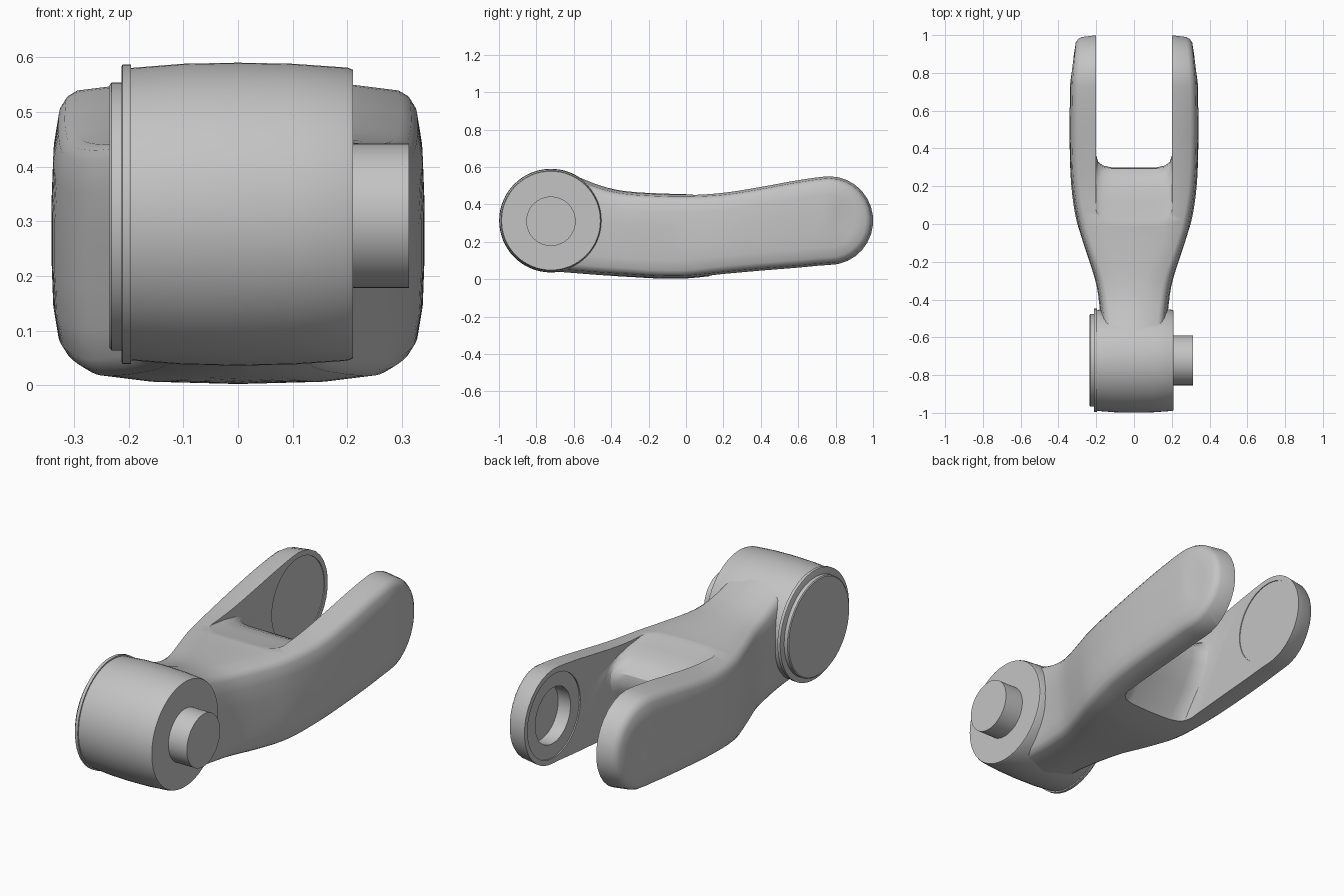
import bpy, bmesh, math

old = bpy.data.objects.get("Cube")
if old:
    bpy.data.objects.remove(old, do_unlink=True)

grey = bpy.data.materials.new("plain_grey")
grey.use_nodes = True
colour = (0.55, 0.55, 0.55, 1)
grey.diffuse_color = colour
grey.node_tree.nodes["Principled BSDF"].inputs["Base Color"].default_value = colour

HUB = (-0.722, 0.313)      # pivot centres as (y, z)
FORK = (0.765, 0.313)
FORK_R = 0.241


def finish(name, bm):
    bmesh.ops.recalc_face_normals(bm, faces=bm.faces)
    mesh = bpy.data.meshes.new(name)
    bm.to_mesh(mesh)
    bm.free()
    mesh.materials.append(grey)
    ob = bpy.data.objects.new(name, mesh)
    bpy.context.collection.objects.link(ob)
    return ob


def bridge(bm, loops):
    for a, b in zip(loops, loops[1:]):
        n = len(a)
        for i in range(n):
            j = (i + 1) % n
            bm.faces.new((a[i], a[j], b[j], b[i]))


def lathe(name, centre, profile, sides=64):
    """Solid of revolution about an x axis; profile is (x, radius)."""
    bm = bmesh.new()
    loops = []
    for x, r in profile:
        angles = [math.tau * i / sides for i in range(sides)]
        loops.append([bm.verts.new((x, centre[0] + r * math.cos(a),
                                    centre[1] + r * math.sin(a))) for a in angles])
    bridge(bm, loops)
    bm.faces.new(loops[0])
    bm.faces.new(loops[-1])
    return finish(name, bm)


def spline(rows, y, col):
    """Smooth interpolation of one column of a table keyed on y."""
    k = max(i for i in range(len(rows) - 1) if rows[i][0] <= y + 1e-6)

    def slope(i):
        a, b = rows[max(i - 1, 0)], rows[min(i + 1, len(rows) - 1)]
        return (b[col] - a[col]) / (b[0] - a[0])
    p, q = rows[k], rows[k + 1]
    h = q[0] - p[0]
    t = (y - p[0]) / h
    return ((2 * t**3 - 3 * t**2 + 1) * p[col] + (t**3 - 2 * t**2 + t) * h * slope(k)
            + (3 * t**2 - 2 * t**3) * q[col] + (t**3 - t**2) * h * slope(k + 1))


# Arm shape along its length: y, top, bottom, half width
shape = [
    (-0.72, 0.58, 0.042, 0.165), (-0.6, 0.555, 0.033, 0.167),
    (-0.5, 0.515, 0.025, 0.171),
    (-0.4, 0.484, 0.018, 0.182), (-0.3, 0.468, 0.012, 0.2),
    (-0.15, 0.459, 0.004, 0.25), (0.0, 0.456, 0.004, 0.297),
    (0.2, 0.466, 0.024, 0.33), (0.4, 0.497, 0.042, 0.34),
    (0.6, 0.533, 0.058, 0.34), (0.765, 0.554, 0.072, 0.336),
    (1.01, 0.554, 0.072, 0.32),
]


def build_arm():
    start = shape[0][0]
    top, bottom = [], []
    steps = 40
    for i in range(steps):
        y = start + (FORK[0] - start) * i / steps
        top.append((y, spline(shape, y, 1)))
        bottom.append((y, spline(shape, y, 2)))
    for deg in (0, 12, 24, 36, 48, 60, 72, 84):
        a = math.radians(deg)
        y, dz = FORK[0] + FORK_R * math.sin(a), FORK_R * math.cos(a)
        top.append((y, FORK[1] + dz))
        bottom.append((y, FORK[1] - dz))
    outline = top + bottom[::-1]
    n, m = len(outline), len(top)

    def inset(i, d):
        y, z = outline[i]
        if i in (0, n - 1):
            return y, z - d if i == 0 else z + d
        a, b = outline[i - 1], outline[i + 1]
        dy, dz = b[0] - a[0], b[1] - a[1]
        length = math.hypot(dy, dz)
        return y + dz / length * d, z - dy / length * d

    # Rounded rim: distance in from the side, inset of the outline
    rim = [(0, 0.18), (0.003, 0.1), (0.012, 0.045), (0.024, 0.026),
           (0.042, 0.015), (0.13, 0.004)]
    layers = [(-1, *r) for r in rim] + [(0, 0, 0)] + [(1, *r) for r in rim[::-1]]
    bm = bmesh.new()
    loops = []
    for side, off, d in layers:
        ring = []
        for i in range(n):
            y, z = inset(i, d)
            w = spline(shape, outline[i][0], 3)
            ring.append(bm.verts.new((side * (w - off), y, z)))
        loops.append(ring)
    bridge(bm, loops)
    for ring in (loops[0], loops[-1]):
        for i in range(m - 1):
            bm.faces.new((ring[i], ring[i + 1], ring[n - 2 - i], ring[n - 1 - i]))
    return finish("forked_arm", bm)


def build_slot_cutter():
    # Web nose: dished top, rounded tip, sloping underside
    nose = [(-0.08, 0.8), (-0.06, 0.47), (0.02, 0.449), (0.12, 0.437), (0.2, 0.42),
            (0.26, 0.395), (0.293, 0.36), (0.3, 0.32), (0.288, 0.27),
            (0.225, 0.16), (0.15, 0.06), (0.07, -0.08), (1.3, -0.08), (1.3, 0.8)]
    bm = bmesh.new()
    loops = []
    for x, shift in ((-0.2, 0.06), (-0.19, 0.03), (-0.165, 0.01), (-0.12, 0),
                     (0.12, 0), (0.165, 0.01), (0.19, 0.03), (0.2, 0.06)):
        loops.append([bm.verts.new((x, y + shift, z)) for y, z in nose])
    bridge(bm, loops)
    bm.faces.new(loops[0])
    bm.faces.new(loops[-1])
    return finish("slot_cutter", bm)


def cut(target, cutter):
    cutter.hide_render = True
    mod = target.modifiers.new("cut", "BOOLEAN")
    mod.operation = "DIFFERENCE"
    mod.solver = "EXACT"
    mod.object = cutter
    bpy.context.view_layer.update()
    graph = bpy.context.evaluated_depsgraph_get()
    mesh = bpy.data.meshes.new_from_object(target.evaluated_get(graph))
    target.modifiers.clear()
    target.data = mesh
    bpy.data.objects.remove(cutter, do_unlink=True)


# Forked arm with its slot, shallow inner seats and one blind pin socket
arm = build_arm()
cut(arm, build_slot_cutter())
cut(arm, lathe("seat_cutter", FORK, [(-0.204, 0.21), (0.206, 0.21)]))
cut(arm, lathe("socket_cutter", FORK, [(0.15, 0.14), (0.275, 0.14)]))

# Barrel hub with flange, end cap and pin
parts = [
    arm,
    lathe("hub", HUB, [(-0.2, 0.267), (-0.1, 0.275), (0, 0.277),
                       (0.1, 0.275), (0.2, 0.268), (0.21, 0.264)]),
    lathe("hub_flange", HUB, [(-0.213, 0.27), (-0.211, 0.274), (-0.196, 0.274)]),
    lathe("end_cap", (HUB[0], 0.309), [(-0.235, 0.24), (-0.231, 0.245), (-0.2, 0.245)]),
    lathe("pin", (HUB[0], 0.31), [(0.19, 0.132), (0.313, 0.132)]),
]

bpy.ops.object.select_all(action="DESELECT")
for ob in parts:
    ob.select_set(True)
bpy.context.view_layer.objects.active = arm
bpy.ops.object.shade_smooth_by_angle(angle=math.radians(32))
